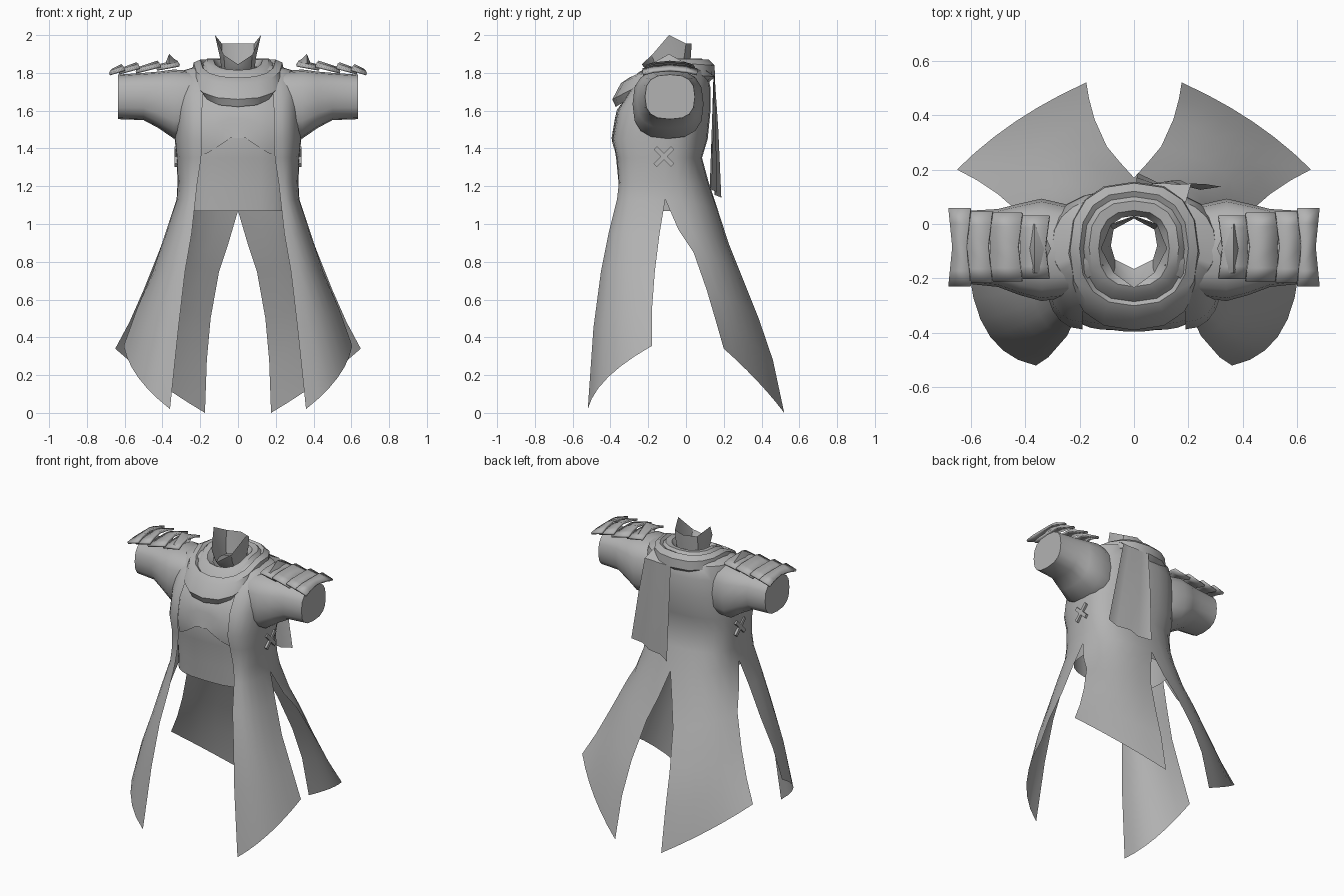
import bpy, bmesh, math
from mathutils import Vector, Matrix

cube = bpy.data.objects.get("Cube")
if cube:
    bpy.data.objects.remove(cube)

GREY = (0.45, 0.45, 0.45, 1)
cloth = bpy.data.materials.new("grey_cloth")
cloth.use_nodes = True
cloth.diffuse_color = GREY
bsdf = cloth.node_tree.nodes["Principled BSDF"]
bsdf.inputs["Base Color"].default_value = GREY
bsdf.inputs["Roughness"].default_value = 0.8


def finish(name, bm, mirror=True, thick=0, angle=40):
    bmesh.ops.remove_doubles(bm, verts=bm.verts, dist=0.0005)
    bmesh.ops.recalc_face_normals(bm, faces=bm.faces)
    me = bpy.data.meshes.new(name)
    bm.to_mesh(me)
    bm.free()
    me.materials.append(cloth)
    ob = bpy.data.objects.new(name, me)
    bpy.context.collection.objects.link(ob)
    bpy.ops.object.select_all(action='DESELECT')
    ob.select_set(True)
    bpy.context.view_layer.objects.active = ob
    bpy.ops.object.shade_smooth_by_angle(angle=math.radians(angle))
    if thick:
        mod = ob.modifiers.new("thickness", 'SOLIDIFY')
        mod.thickness = thick
        mod.offset = 0
    if mirror:
        ob.modifiers.new("mirror", 'MIRROR')


def sheet(name, *grids, closed=False, cap=False, **kw):
    """Skin grids of points into quads, welding the grids where they meet."""
    bm = bmesh.new()
    for rows in grids:
        grid = [[bm.verts.new(p) for p in row] for row in rows]
        n = len(grid[0])
        for a, b in zip(grid, grid[1:]):
            for i in range(n if closed else n - 1):
                j = (i + 1) % n
                bm.faces.new((a[i], a[j], b[j], b[i]))
        if cap:
            bm.faces.new(grid[-1])
    finish(name, bm, **kw)


def arc(p, q, bulge=1.0, steps=6):
    """Curve from a centre edge p round to a side point q."""
    p, q = Vector(p), Vector(q)
    mid = (p + q) / 2
    ctrl = mid.lerp(Vector((q.x, p.y, mid.z)), bulge)
    return [p * (1 - t) ** 2 + ctrl * 2 * t * (1 - t) + q * t * t
            for t in (i / steps for i in range(steps + 1))]


def lerp(a, b, t):
    return a + (b - a) * t


def round_box(a, power):
    """Cosine and sine of a, pushed out towards a rounded square."""
    c, s = math.cos(a), math.sin(a)
    return math.copysign(abs(c) ** power, c), math.copysign(abs(s) ** power, s)


# Coat body: z, side x, side y, back y, front edge x, front edge y
body = [(1.84, .2, -.07, .08, .11, -.15), (1.81, .3, -.08, .11, .17, -.2),
        (1.72, .325, -.10, .13, .185, -.285), (1.6, .33, -.10, .13, .19, -.36),
        (1.45, .335, -.11, .115, .19, -.387), (1.35, .325, -.11, .085, .195, -.365),
        (1.22, .32, -.11, .12, .215, -.355), (1.13, .325, -.11, .17, .225, -.365)]
rows = []
for z, xs, ys, yb, xf, yf in body:
    zb = 1.07 if z == 1.13 else z
    back = arc((0, yb, zb), (xs, ys, z))
    front = arc((xf, yf, z), (xs, ys, z))
    rows.append(back + front[-2::-1])

# Skirt panels: centre edge point, side edge point, roundness
back_panel = [((0, .17, 1.07), (.325, -.11, 1.13), 1),
              ((.05, .225, .9), (.375, -.04, .97), .8),
              ((.1, .285, .75), (.42, .04, .85), .6),
              ((.145, .385, .5), (.5, .11, .65), .4),
              ((.165, .46, .28), (.575, .16, .48), .3),
              ((.175, .52, 0), (.65, .2, .34), .2)]
front_panel = [((.225, -.365, 1.13), (.325, -.11, 1.13), 1),
               ((.245, -.41, .95), (.385, -.14, .95), .9),
               ((.28, -.45, .75), (.45, -.165, .75), .8),
               ((.315, -.49, .45), (.535, -.18, .55), .75),
               ((.36, -.52, .02), (.605, -.18, .355), .75)]
sheet("long_coat", rows, *[[arc(*edge) for edge in panel]
                           for panel in (back_panel, front_panel)])

# Tunic under the coat: z, half width, front y, back y
tunic = [(1.74, .27, -.26, .08), (1.6, .31, -.362, .09), (1.45, .315, -.388, .09),
         (1.35, .305, -.37, .065), (1.2, .3, -.355, .09), (1.07, .3, -.345, .11)]


def tunic_point(a, z, rx, yf, yb):
    c, s = round_box(a, .67)
    return (rx * s, -.11 + ((yb if c > 0 else yf) + .11) * abs(c), z)


sheet("tunic", [[tunic_point(math.pi * i / 12, *r) for i in range(13)] for r in tunic])


def tunic_front(x, z):
    for (z0, r0, f0, _), (z1, r1, f1, _) in zip(tunic, tunic[1:]):
        if z >= z1:
            t = (z0 - z) / (z0 - z1)
            break
    depth = (1 - (x / lerp(r0, r1, t)) ** 3) ** (1 / 3)
    return -.11 + (lerp(f0, f1, t) + .11) * depth


# Chest layer with an arched lower edge
rows = []
for k in range(6):
    row = []
    for x in (0, .04, .08, .12, .16, .2):
        low = 1.455 - .095 * min(1, max(0, (x - .05) / .14)) ** .8
        z = lerp(low, 1.71, k / 5)
        row.append((x, tunic_front(x, z) - .007, z))
    rows.append(row)
sheet("chest_layer", rows)

# Sleeves: x, centre y, centre z, half depth, half height
sleeve = [(.24, -.1, 1.63, .17, .18), (.34, -.095, 1.635, .188, .183),
          (.42, -.093, 1.657, .168, .15), (.5, -.088, 1.675, .143, .125),
          (.635, -.085, 1.673, .132, .118)]
rows = []
for x, yc, zc, ry, rz in sleeve:
    ring = [round_box(math.pi * i / 8, .75) for i in range(16)]
    rows.append([(x, yc + ry * c, zc + rz * s) for c, s in ring])
sheet("sleeve", rows, closed=True, cap=True)

# Drooping cowl folds: half width, front y, back y, front z, side z, back z
cowl = [(.215, -.372, .12, 1.62, 1.77, 1.75), (.245, -.39, .155, 1.66, 1.80, 1.78),
        (.235, -.345, .15, 1.745, 1.855, 1.84), (.2, -.30, .12, 1.775, 1.87, 1.87),
        (.185, -.285, .10, 1.76, 1.85, 1.86), (.165, -.255, .085, 1.80, 1.875, 1.875),
        (.13, -.23, .05, 1.815, 1.87, 1.87), (.1, -.19, .03, 1.79, 1.83, 1.83)]
rows = []
for rx, yf, yb, zf, zs, zb in cowl:
    row = []
    for i in range(9):
        c, s = round_box(math.pi * i / 8, .82)
        row.append((rx * s, lerp(yf, yb, (c + 1) / 2), lerp(zs, zb if c > 0 else zf, abs(c))))
    rows.append(row)
sheet("cowl", rows)

# Pointed collar
sheet("collar", [
    [(0, .02, 1.8), (.075, -.02, 1.8), (.085, -.08, 1.8), (.07, -.13, 1.79), (0, -.165, 1.78)],
    [(0, .025, 1.88), (.085, -.01, 1.88), (.095, -.085, 1.88), (.07, -.16, 1.83), (0, -.205, 1.81)],
    [(0, .03, 1.955), (.085, 0, 1.955), (.122, -.09, 2), (.075, -.18, 1.895), (0, -.235, 1.845)]],
    angle=30)

# Overlapping shoulder plates: inner x, outer x, half depth, inner z, outer z
plates = [(.31, .43, .115, 1.862, 1.84), (.41, .54, .125, 1.858, 1.825),
          (.52, .63, .13, 1.85, 1.82), (.6, .68, .143, 1.84, 1.815)]
for k, (x0, x1, hw, z0, z1) in enumerate(plates):
    rows = []
    for v in (-1, -.6, 0, .6, 1):
        inset = .015 * (1 - abs(v))
        drop = .022 * v * v
        rows.append([(x0 + inset, -.085 + hw * v, z0 - drop),
                     (x1 - inset, -.085 + hw * v, z1 - drop)])
    sheet(f"shoulder_plate_{k + 1}", rows, thick=.014, angle=30)

# Small raised flap on the innermost plate
sheet("shoulder_flap", [
    [(.345, -.18, 1.845), (.305, -.09, 1.845), (.345, 0, 1.845)],
    [(.365, -.18, 1.85), (.365, -.09, 1.9), (.365, 0, 1.85)],
    [(.37, -.18, 1.845), (.385, -.09, 1.85), (.37, 0, 1.845)]])

# Scarf tail down the back: z, inner x, outer x, y, pleat depth
tail = [(1.83, .01, .19, .08, 0), (1.78, .01, .21, .15, .002),
        (1.5, .01, .26, .163, .008), (1.14, .015, .32, .175, .012)]
rows = []
for z, x0, x1, y, pleat in tail:
    fall = (1.83 - z) / .69
    rows.append([(lerp(x0, x1, i / 4), y - .05 * fall * i / 4 + pleat * (-1) ** i,
                  z + .06 * fall * i / 4) for i in range(5)])
sheet("scarf_tail", rows, mirror=False)

# Crossed stitches at the waist
bm = bmesh.new()
for turn in (45, -45):
    bmesh.ops.create_cube(bm, size=1, matrix=Matrix.Translation((.329, -.117, 1.357))
                          @ Matrix.Rotation(math.radians(turn), 4, 'X')
                          @ Matrix.Diagonal((.016, .024, .13, 1)))
finish("waist_stitch", bm)
